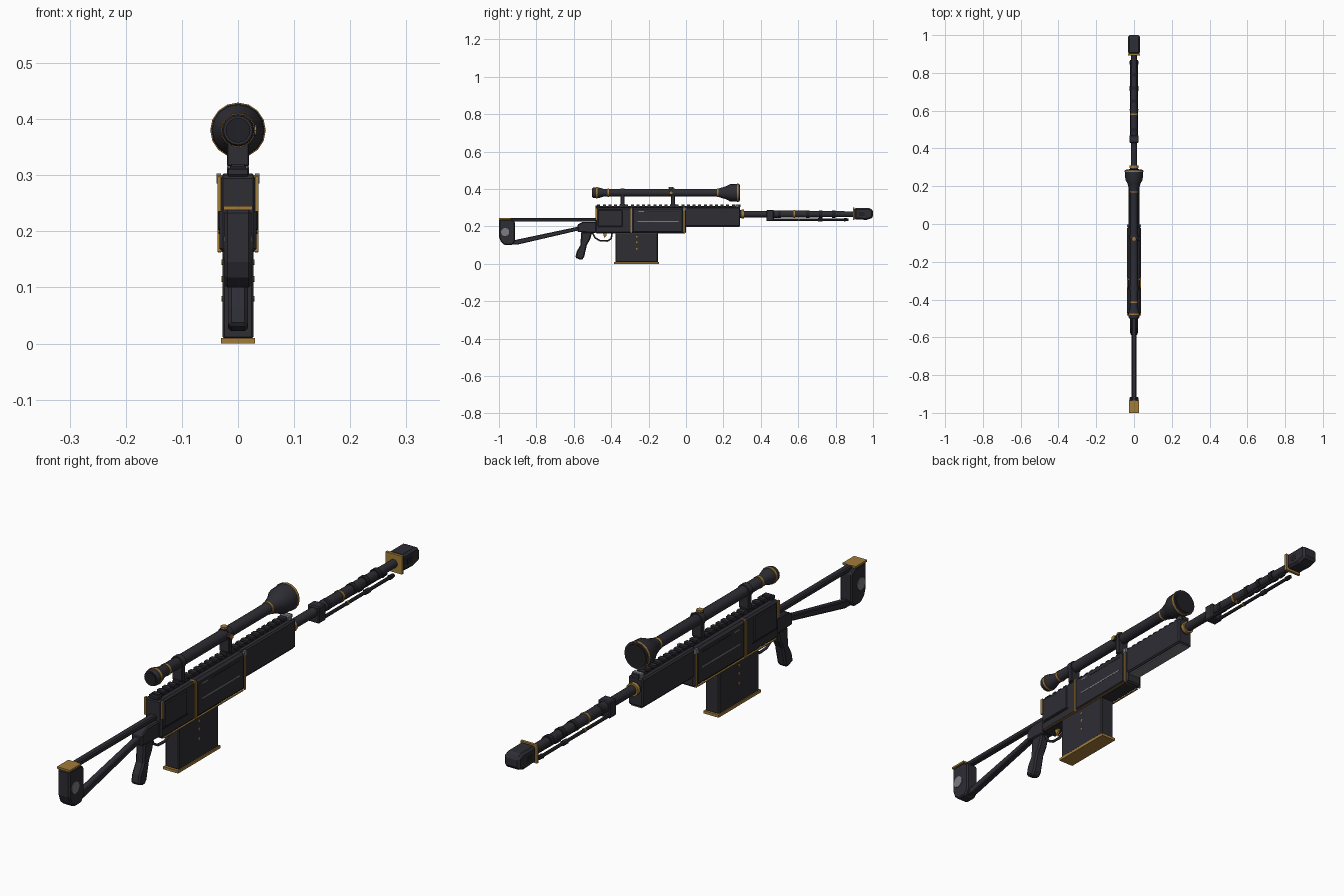
import bpy, bmesh, math
from mathutils import Vector

cube = bpy.data.objects.get("Cube")
if cube:
    bpy.data.objects.remove(cube)


def material(name, r, g, b):
    m = bpy.data.materials.new(name)
    m.use_nodes = True
    m.diffuse_color = (r, g, b, 1)
    m.node_tree.nodes["Principled BSDF"].inputs["Base Color"].default_value = (r, g, b, 1)
    return m


DARK = material("dark gunmetal", .026, .026, .034)
BLACK = material("near black", .015, .015, .019)
GOLD = material("gold trim", .36, .2, .04)
GREY = material("worn grey", .2, .2, .23)


def finish(name, bm, mat, bevel=0, smooth=False):
    bmesh.ops.recalc_face_normals(bm, faces=bm.faces)
    me = bpy.data.meshes.new(name)
    bm.to_mesh(me)
    bm.free()
    me.materials.append(mat)
    ob = bpy.data.objects.new(name, me)
    bpy.context.collection.objects.link(ob)
    if bevel:
        mod = ob.modifiers.new("bevel", 'BEVEL')
        mod.width, mod.segments = bevel, 1
    if smooth:
        bpy.ops.object.select_all(action='DESELECT')
        ob.select_set(True)
        bpy.context.view_layer.objects.active = ob
        bpy.ops.object.shade_smooth_by_angle(angle=math.radians(35))
    return ob


def box(name, x, y, z, mat=DARK, bevel=0):
    """Box from (low, high) ranges; a single x means symmetric half width."""
    x = x if isinstance(x, tuple) else (-x, x)
    bm = bmesh.new()
    bmesh.ops.create_cube(bm, size=1)
    for v in bm.verts:
        v.co = [sum(r) / 2 + c * (r[1] - r[0]) for c, r in zip(v.co, (x, y, z))]
    return finish(name, bm, mat, bevel)


def plate(name, outline, half, mat=DARK, bevel=0):
    """Side outline in y, z extruded across the width."""
    bm = bmesh.new()
    f = bm.faces.new([bm.verts.new((-half, y, z)) for y, z in outline])
    new = bmesh.ops.extrude_face_region(bm, geom=[f])["geom"]
    bmesh.ops.translate(bm, vec=(2 * half, 0, 0),
                        verts=[g for g in new if isinstance(g, bmesh.types.BMVert)])
    return finish(name, bm, mat, bevel)


def lathe(name, profile, z, mat=DARK, x=0, sides=16):
    """Turned part along y from (y, radius) pairs."""
    bm = bmesh.new()
    rings = []
    for y, r in profile:
        rings.append([bm.verts.new((x + r * math.sin(2 * math.pi * i / sides), y,
                                    z + r * math.cos(2 * math.pi * i / sides)))
                      for i in range(sides)])
    for a, b in zip(rings, rings[1:]):
        for i in range(sides):
            j = (i + 1) % sides
            bm.faces.new((a[i], a[j], b[j], b[i]))
    bm.faces.new(rings[0])
    bm.faces.new(rings[-1])
    return finish(name, bm, mat, smooth=True)


def ring(name, y, r, z, width=.008, mat=GOLD):
    return lathe(name, [(y - width / 2, r), (y + width / 2, r)], z, mat)


def rod(name, a, b, r, mat=DARK, sides=8):
    a, b = Vector(a), Vector(b)
    bm = bmesh.new()
    bmesh.ops.create_cone(bm, cap_ends=True, segments=sides, radius1=r, radius2=r,
                          depth=(b - a).length)
    q = (b - a).to_track_quat('Z', 'Y')
    for v in bm.verts:
        v.co = q @ v.co + (a + b) / 2
    return finish(name, bm, mat, smooth=True)


# Skeleton stock
plate("butt_pad", [(-1, .238), (-.935, .238), (-.915, .225), (-.915, .12), (-.93, .1),
                   (-.97, .1), (-.99, .118), (-1, .145)], .024, DARK, .005)
box("butt_top_plate", .026, (-1, -.935), (.238, .245), GOLD)
box("stock_top_tube", .012, (-.94, -.48), (.226, .245), DARK, .004)
plate("stock_lower_strut", [(-.935, .103), (-.9, .103), (-.56, .182), (-.56, .202),
                            (-.935, .123)], .012, DARK, .003)
for s in (-1, 1):
    rod("butt_disc", (s * .022, -.967, .17), (s * .026, -.967, .17), .022, GREY, 12)

# Grip and trigger
plate("grip_mount", [(-.58, .17), (-.48, .165), (-.48, .225), (-.55, .225), (-.58, .21)],
      .022, DARK, .004)
plate("grip", [(-.56, .172), (-.5, .172), (-.513, .13), (-.53, .1), (-.545, .035), (-.558, .02),
               (-.592, .032), (-.585, .065), (-.565, .1)], .018, DARK, .006)
curve = bpy.data.curves.new("trigger_guard", 'CURVE')
curve.dimensions = '3D'
curve.bevel_depth = .005
curve.bevel_resolution = 1
spline = curve.splines.new('POLY')
path = [(-.5, .165), (-.485, .138), (-.46, .124), (-.42, .122), (-.4, .135), (-.395, .165)]
spline.points.add(len(path) - 1)
for p, (y, z) in zip(spline.points, path):
    p.co = (0, y, z, 1)
curve.materials.append(DARK)
bpy.context.collection.objects.link(bpy.data.objects.new("trigger_guard", curve))
plate("trigger", [(-.445, .168), (-.425, .168), (-.425, .152), (-.435, .138), (-.44, .15)],
      .004, GOLD)

# Receiver, handguard and trims
box("receiver", .033, (-.485, 0), (.163, .3), DARK, .006)
box("handguard", .03, (-.02, .29), (.2, .303), DARK, .005)
box("handguard_lower_edge", .022, (0, .285), (.196, .204), GREY)
for y in (-.292, -.01):
    box("receiver_gold_band", .0365, (y - .004, y + .004), (.163, .3), GOLD)
for s in (-1, 1):
    def side(name, y, z, depth, mat, bevel=0):
        box(name, tuple(sorted((s * .03, s * depth))), y, z, mat, bevel)
    side("rear_side_panel", (-.47, -.34), (.2, .288), .036, DARK, .003)
    side("rear_panel_edge", (-.475, -.335), (.195, .2), .035, BLACK)
    side("main_side_panel", (-.284, -.018), (.17, .295), .036, DARK, .003)
    side("upper_slot_mark", (-.255, -.225), (.277, .282), .0367, GREY)
    side("upper_slot_mark", (-.21, -.04), (.277, .281), .0367, BLACK)
    side("lower_slot_mark", (-.26, -.04), (.223, .228), .0367, GREY)
    side("top_gold_edge", (-.485, -.475), (.235, .298), .0365, GOLD)
    side("bottom_gold_edge", (-.47, -.02), (.162, .165), .036, GOLD)
    side("front_grey_cap", (-.016, -.002), (.285, .303), .038, GREY)

# Top rail with repeated teeth
box("top_rail", .012, (-.48, .29), (.298, .309), BLACK)
for i in range(26):
    y = -.475 + i * .03
    box("rail_tooth", .014, (y, y + .016), (.305, .316), DARK)
box("rear_sight_block", .02, (-.485, -.462), (.298, .313), DARK, .003)
box("front_sight_block", .02, (.265, .285), (.3, .318), GREY, .003)

# Magazine
box("magazine", .028, (-.378, -.15), (.008, .168), DARK, .004)
box("magazine_base", .03, (-.386, -.144), (0, .01), GOLD)
for z in (.08, .115, .145):
    rod("magazine_pin", (-.029, -.263, z), (.029, -.263, z), .005, GOLD)

# Scope
S = .38
lathe("scope_body", [(-.5, .026), (-.492, .029), (-.465, .028), (-.44, .02), (.165, .02),
                     (.215, .035), (.235, .046), (.285, .048)], S)
lathe("eyepiece_lens", [(-.503, .022), (-.499, .022)], S, BLACK)
lathe("objective_lens", [(.284, .042), (.288, .042)], S, BLACK)
for y, r in ((-.478, .0305), (-.415, .0215), (.17, .0225), (.278, .0495)):
    ring("scope_gold_ring", y, r, S)
for y in (-.34, -.07):
    ring("scope_clamp", y, .024, S, .022, DARK)
    box("scope_mount_post", .02, (y - .01, y + .01), (.316, .368), DARK, .002)
    box("scope_mount_foot", .012, (y - .014, y + .014), (.3, .32), DARK)
rod("top_turret", (0, -.08, S), (0, -.08, .408), .012)
rod("top_turret_cap", (0, -.08, .404), (0, -.08, .41), .0125, GOLD)
rod("side_turret", (0, -.08, S), (.03, -.08, S), .011)
rod("side_turret_cap", (.028, -.08, S), (.033, -.08, S), .009, GOLD)

# Barrel and muzzle
B = .266
lathe("barrel", [(.27, .022), (.3, .022), (.302, .017), (.43, .017), (.44, .02),
                 (.58, .019), (.86, .015), (.91, .015)], B)
ring("barrel_base_ring", .303, .0235, B, .012)
ring("barrel_middle_ring", .58, .0215, B)
for y in (.5, .65, .72, .79):
    ring("barrel_band", y, .0205, B, .018, BLACK)
box("muzzle_flange", .033, (.892, .902), (.234, .3), GOLD)
plate("muzzle_brake", [(.9, .238), (.965, .235), (1, .246), (1, .288), (.98, .298), (.9, .298)],
      .031, DARK, .008)
box("muzzle_port", .0315, (.925, .955), (.256, .278), BLACK)

# Folded bipod
box("bipod_block", .024, (.43, .47), (.228, .288), DARK, .004)
for s in (-1, 1):
    x = s * .015
    rod("bipod_leg", (x, .44, .236), (x, .86, .236), .006)
    lathe("bipod_joint", [(.705, .009), (.73, .009)], .236, DARK, x, 8)
    lathe("bipod_joint_ring", [(.6, .0075), (.608, .0075)], .236, GOLD, x, 8)
    lathe("bipod_foot", [(.845, .009), (.868, .007)], .236, BLACK, x, 8)
